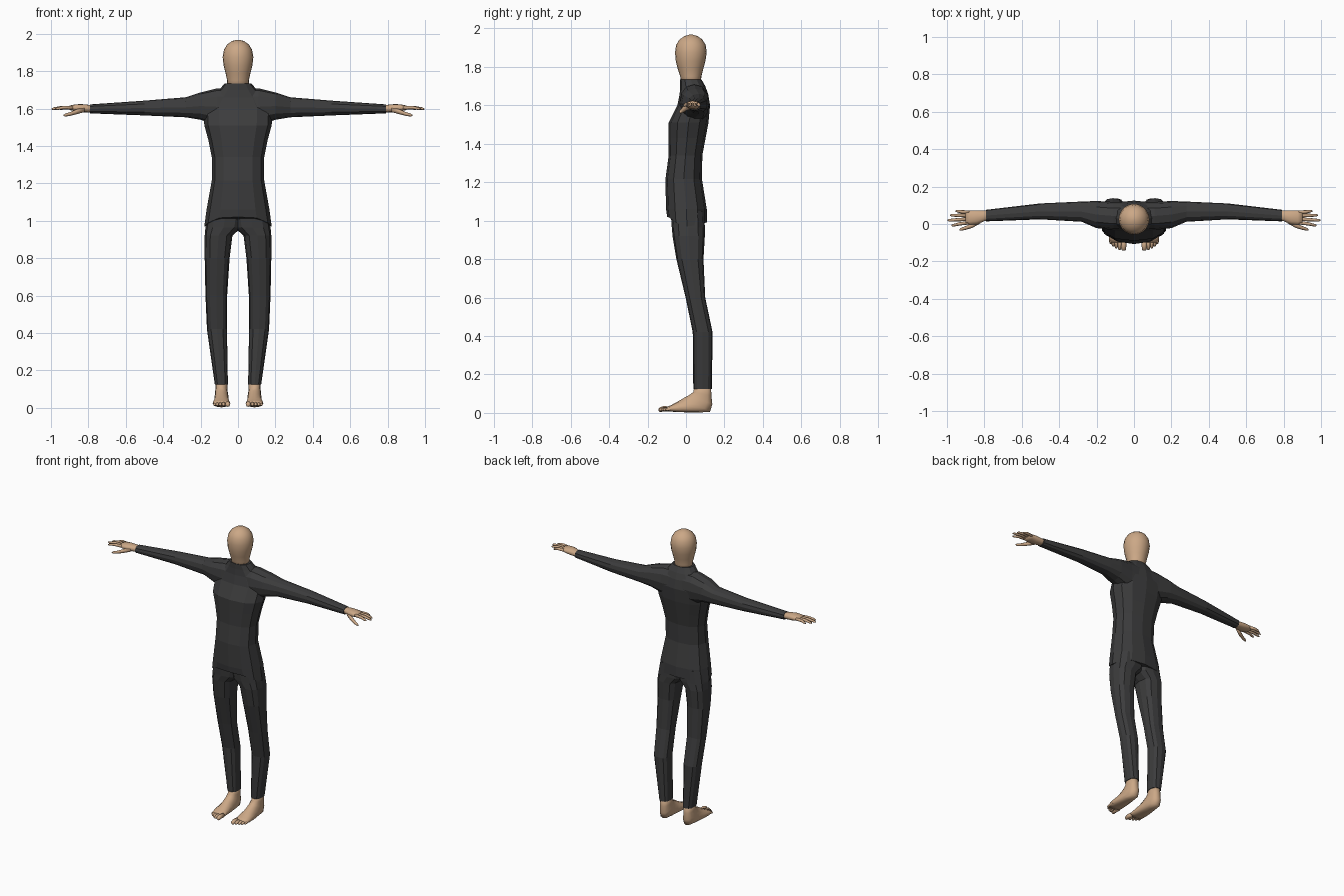
import bpy, bmesh, math
from mathutils import Vector as V


def material(name, rgb):
    m = bpy.data.materials.new(name)
    m.diffuse_color = (*rgb, 1)
    return m


CLOTH = material("dark_grey_cloth", (0.045, 0.045, 0.046))
SKIN = material("skin", (0.60, 0.39, 0.24))


def ring(c, u, v, n=12, p=0.85):
    """Superellipse of n points around c with half-axes u and v."""
    pts = []
    for k in range(n):
        a = 2 * math.pi * k / n
        co, si = round(math.cos(a), 6), round(math.sin(a), 6)
        pts.append(V(c) + V(u) * math.copysign(abs(co) ** p, co)
                   + V(v) * math.copysign(abs(si) ** p, si))
    return pts


def z_ring(z, x0, x1, y0, y1, **k):
    return ring(((x0 + x1) / 2, (y0 + y1) / 2, z), ((x1 - x0) / 2, 0, 0), (0, (y1 - y0) / 2, 0), **k)


def x_ring(x, z0, z1, y0, y1, **k):
    return ring((x, (y0 + y1) / 2, (z0 + z1) / 2), (0, (y1 - y0) / 2, 0), (0, 0, (z1 - z0) / 2), **k)


def build(name, lofts, mat, smooth=False, mirror=False):
    """Skin each list of rings into a closed tube, all in one object."""
    bm = bmesh.new()
    for rings in lofts:
        rows = [[bm.verts.new(p) for p in r] for r in rings]
        n = len(rows[0])
        for a, b in zip(rows, rows[1:]):
            for i in range(n):
                j = (i + 1) % n
                bm.faces.new((a[i], a[j], b[j], b[i]))
        for row in (rows[0], rows[-1]):
            mid = bm.verts.new(sum((w.co for w in row), V()) / n)
            for i in range(n):
                bm.faces.new((row[i], row[(i + 1) % n], mid))
    bmesh.ops.recalc_face_normals(bm, faces=bm.faces)
    for f in bm.faces:
        f.smooth = smooth
    me = bpy.data.meshes.new(name)
    bm.to_mesh(me)
    bm.free()
    me.materials.append(mat)
    ob = bpy.data.objects.new(name, me)
    bpy.context.collection.objects.link(ob)
    if mirror:
        ob.modifiers.new("mirror", 'MIRROR').use_mirror_merge = False
    return ob


def digit(path, axis):
    """Finger or toe: path of (x, y, z, radius) along x or y."""
    rings = []
    for x, y, z, r in path:
        u = (0, r, 0) if axis == 'x' else (r, 0, 0)
        rings.append(ring((x, y, z), u, (0, 0, r), n=8, p=1))
    return rings


# Shirt body, with the hem raised at the front and slightly at the back
torso = [z_ring(z, -w, w, y0, y1) for z, w, y0, y1 in (
    (0.97, 0.18, -0.098, 0.108), (1.06, 0.168, -0.104, 0.108),
    (1.216, 0.14, -0.107, 0.083), (1.34, 0.14, -0.09, 0.085),
    (1.43, 0.158, -0.09, 0.102), (1.51, 0.18, -0.09, 0.117),
    (1.60, 0.185, -0.045, 0.125), (1.66, 0.14, -0.033, 0.115),
    (1.70, 0.10, -0.03, 0.10), (1.735, 0.071, -0.03, 0.08))]
for p in torso[0]:
    p.z += (0.05 if p.y < 0 else 0.02) * (1 - (p.x / 0.18) ** 4)
shirt = build("shirt", [torso], CLOTH)

# Sleeves run through the shoulders from cuff to cuff
half = [(0.79, 1.574, 1.622, 0.014, 0.076), (0.5, 1.563, 1.642, 0.025, 0.11),
        (0.28, 1.553, 1.66, 0.012, 0.12), (0.2, 1.54, 1.686, -0.022, 0.123),
        (0.11, 1.51, 1.708, -0.032, 0.118)]
spans = [(-x, *r) for x, *r in half] + [(x, *r) for x, *r in reversed(half)]
sleeves = build("sleeves", [[x_ring(*s) for s in spans]], CLOTH)
mod = shirt.modifiers.new("join", 'BOOLEAN')
mod.operation, mod.object, mod.solver = 'UNION', sleeves, 'EXACT'
bpy.context.view_layer.objects.active = shirt
bpy.ops.object.modifier_apply(modifier="join")
bpy.data.objects.remove(sleeves)

# Trousers
leg = [z_ring(*r, p=0.75) for r in (
    (1.05, -0.03, 0.16, -0.08, 0.095), (0.965, -0.02, 0.174, -0.074, 0.098),
    (0.92, 0.03, 0.178, -0.07, 0.098), (0.8, 0.045, 0.178, -0.05, 0.091),
    (0.6, 0.058, 0.174, -0.002, 0.10), (0.42, 0.059, 0.166, 0.035, 0.138),
    (0.125, 0.054, 0.124, 0.038, 0.135))]
build("trouser_legs", [leg], CLOTH, mirror=True)

# Head and neck
head = [z_ring(z, -w, w, y0, y1, n=20, p=1) for z, w, y0, y1 in (
    (1.69, 0.056, -0.02, 0.075), (1.75, 0.058, -0.03, 0.08),
    (1.79, 0.067, -0.043, 0.09), (1.83, 0.077, -0.053, 0.101),
    (1.875, 0.082, -0.057, 0.108), (1.915, 0.075, -0.051, 0.102),
    (1.942, 0.058, -0.034, 0.085), (1.96, 0.033, -0.008, 0.06),
    (1.967, 0.01, 0.016, 0.036))]
build("head", [head], SKIN, smooth=True)

# Hands: palm, four fingers and a drooping thumb
palm = [x_ring(*r, p=0.9) for r in (
    (0.77, 1.58, 1.618, 0.02, 0.07), (0.80, 1.579, 1.62, 0.015, 0.072),
    (0.84, 1.58, 1.624, -0.002, 0.073), (0.875, 1.586, 1.621, -0.004, 0.072),
    (0.90, 1.592, 1.616, 0.0, 0.069))]
hand = [palm]
for y0, y1, tip in ((0.062, 0.069, 0.955), (0.045, 0.047, 0.985),
                    (0.026, 0.02, 0.997), (0.008, -0.007, 0.977)):
    ym = (y0 + y1) / 2
    hand.append(digit([(0.88, y0, 1.604, 0.010), ((0.89 + tip) / 2, ym, 1.605, 0.009),
                       (tip - 0.01, y1, 1.599, 0.007), (tip, y1, 1.597, 0.003)], 'x'))
hand.append(digit([(0.82, 0.018, 1.595, 0.014), (0.865, -0.008, 1.582, 0.013),
                   (0.90, -0.021, 1.57, 0.010), (0.923, -0.028, 1.565, 0.008),
                   (0.933, -0.031, 1.563, 0.003)], 'x'))
build("hands", hand, SKIN, smooth=True, mirror=True)

# Feet: rings tilt from level at the ankle to upright at the toes
foot = []
for cx, w, ya, za, yb, zb in (
        (0.089, 0.032, 0.13, 0.15, 0.045, 0.15), (0.089, 0.032, 0.132, 0.09, 0.038, 0.108),
        (0.088, 0.036, 0.137, 0.045, 0.015, 0.092), (0.088, 0.038, 0.125, 0.006, -0.008, 0.08),
        (0.088, 0.041, 0.07, 0.002, -0.032, 0.065), (0.089, 0.046, 0.0, 0.003, -0.06, 0.05),
        (0.088, 0.047, -0.06, 0.005, -0.08, 0.039), (0.085, 0.043, -0.098, 0.009, -0.1, 0.031)):
    foot.append(ring((cx, (ya + yb) / 2, (za + zb) / 2), (w, 0, 0),
                     (0, (yb - ya) / 2, (zb - za) / 2), p=0.85))
feet = [foot]
for x, tip, r in ((0.055, -0.143, 0.014), (0.077, -0.138, 0.010), (0.095, -0.130, 0.009),
                  (0.111, -0.119, 0.009), (0.125, -0.106, 0.008)):
    feet.append(digit([(x, tip + 0.06, 0.02, r), (x, tip + 0.025, 0.021, r),
                       (x, tip + 0.007, 0.017, r * 0.9), (x, tip, 0.016, r * 0.45)], 'y'))
build("feet", feet, SKIN, smooth=True, mirror=True)
